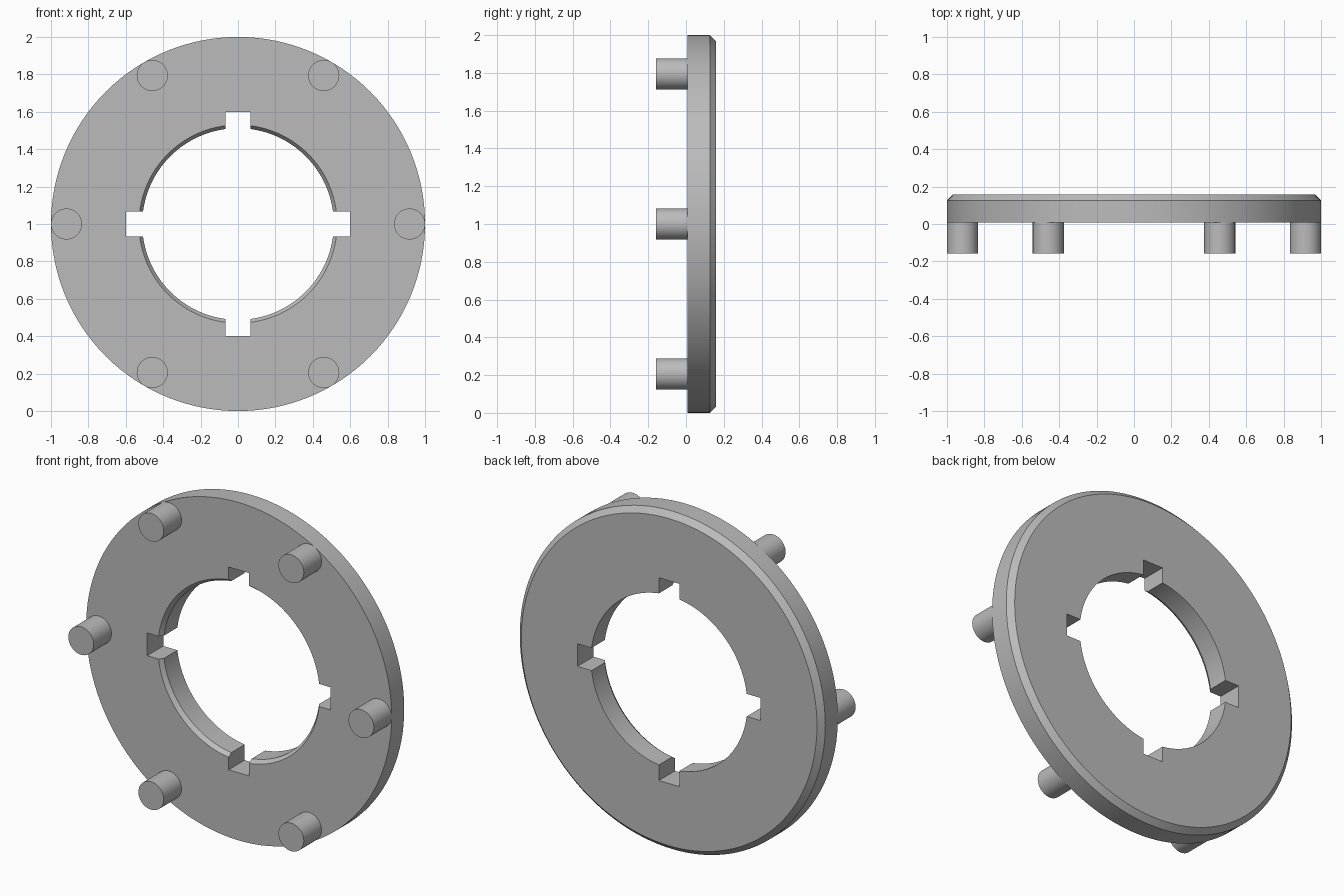
import bpy, bmesh
from math import cos, sin, pi, radians
from mathutils import Matrix, Vector

cube = bpy.data.objects.get("Cube")
if cube:
    bpy.data.objects.remove(cube, do_unlink=True)

CENTRE = Vector((0, 0, 1))
FRONT, BACK, PEG_TIP = 0.008, 0.158, -0.158
PEG_RADIUS = 0.083

grey = bpy.data.materials.new("plain grey")
grey.use_nodes = True
colour = (0.5, 0.5, 0.5, 1)
grey.diffuse_color = colour
grey.node_tree.nodes["Principled BSDF"].inputs["Base Color"].default_value = colour


def make_object(name, bm):
    bmesh.ops.recalc_face_normals(bm, faces=bm.faces)
    mesh = bpy.data.meshes.new(name)
    bm.to_mesh(mesh)
    bm.free()
    mesh.materials.append(grey)
    obj = bpy.data.objects.new(name, mesh)
    bpy.context.collection.objects.link(obj)
    return obj


def smooth(obj):
    bpy.ops.object.select_all(action="DESELECT")
    obj.select_set(True)
    bpy.context.view_layer.objects.active = obj
    bpy.ops.object.shade_smooth_by_angle(angle=radians(25))


# Ring: (radius, depth) section turned around the y axis
section = [(0.53, FRONT), (1.0, FRONT), (1.0, BACK - 0.032),
           (0.968, BACK), (0.512, BACK), (0.512, FRONT + 0.025)]
SIDES = 128
bm = bmesh.new()
loops = []
for i in range(SIDES):
    a = 2 * pi * i / SIDES
    loops.append([bm.verts.new(CENTRE + Vector((r * cos(a), y, r * sin(a))))
                  for r, y in section])
for i in range(SIDES):
    here, after = loops[i], loops[(i + 1) % SIDES]
    for j in range(len(section)):
        k = (j + 1) % len(section)
        bm.faces.new((here[j], here[k], after[k], after[j]))
ring = make_object("ring", bm)

# Four keyway notches, cut by two crossed bars
for name, size in (("wide_bar", (1.2, 1, 0.134)), ("tall_bar", (0.134, 1, 1.2))):
    bm = bmesh.new()
    bmesh.ops.create_cube(bm, size=1, matrix=Matrix.Translation(CENTRE) @ Matrix.Diagonal((*size, 1)))
    cutter = make_object(name, bm)
    cutter.hide_render = True
    cut = ring.modifiers.new("notches", "BOOLEAN")
    cut.operation = "DIFFERENCE"
    cut.solver = "EXACT"
    cut.object = cutter
    bpy.context.view_layer.objects.active = ring
    bpy.ops.object.modifier_apply(modifier=cut.name)
    bpy.data.objects.remove(cutter, do_unlink=True)
smooth(ring)

# Six round pegs on the front face, flush with the rim
for i in range(6):
    a = i * pi / 3
    r = 1 - PEG_RADIUS
    place = CENTRE + Vector((r * cos(a), (PEG_TIP + FRONT) / 2, r * sin(a)))
    bm = bmesh.new()
    bmesh.ops.create_cone(bm, cap_ends=True, segments=48, radius1=PEG_RADIUS,
                          radius2=PEG_RADIUS, depth=FRONT - PEG_TIP,
                          matrix=Matrix.Translation(place) @ Matrix.Rotation(pi / 2, 4, "X"))
    smooth(make_object(f"peg_{i + 1}", bm))
